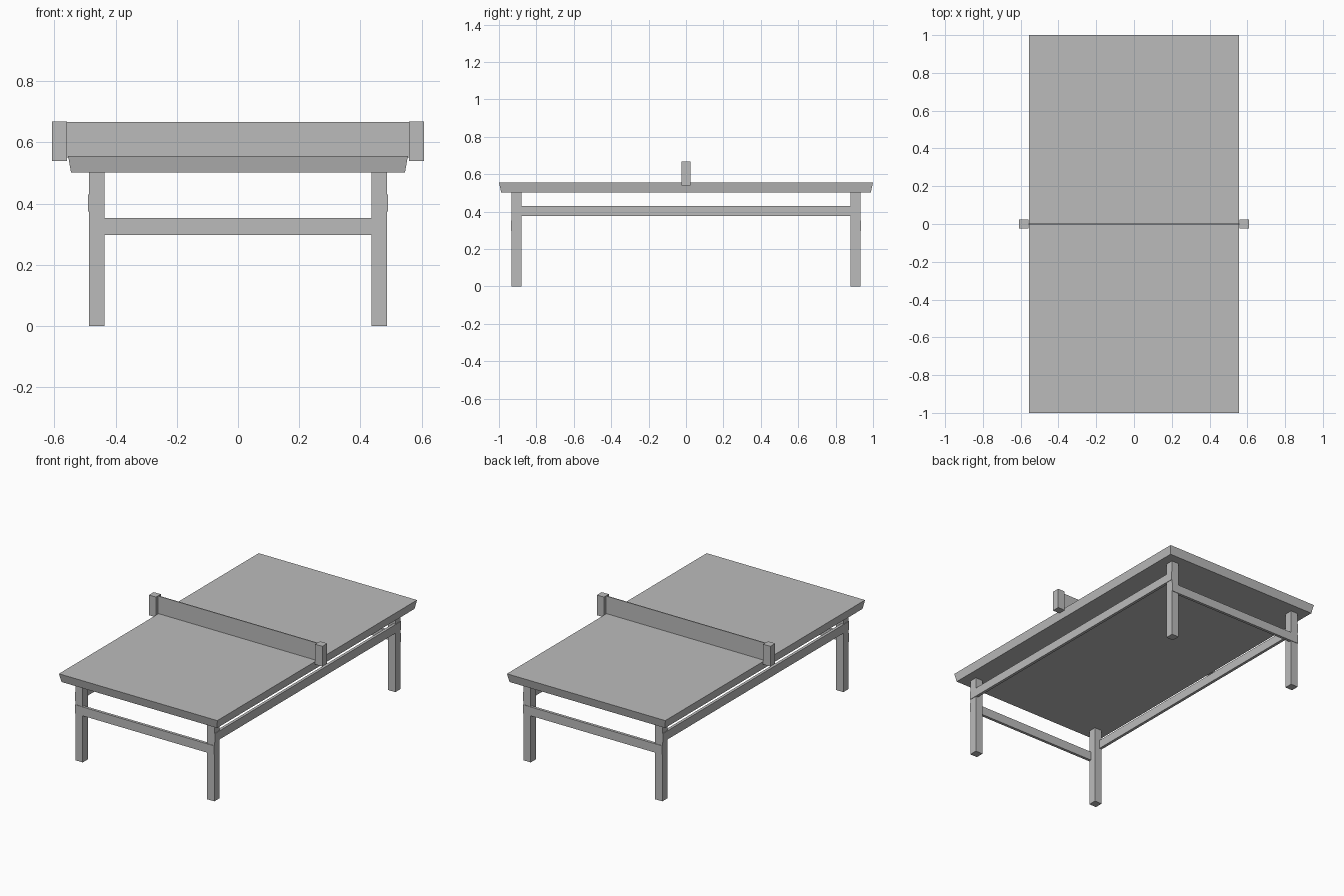
import bpy
import bmesh

cube = bpy.data.objects.get("Cube")
if cube:
    bpy.data.objects.remove(cube, do_unlink=True)

grey = bpy.data.materials.new("plain grey")
grey.use_nodes = True
colour = (0.5, 0.5, 0.5, 1)
grey.diffuse_color = colour
grey.node_tree.nodes["Principled BSDF"].inputs["Base Color"].default_value = colour


def box(name, x, y, z, taper=(1, 1)):
    """Box from (low, high) ranges; taper scales the bottom face."""
    bm = bmesh.new()
    bmesh.ops.create_cube(bm, size=1)
    for v in bm.verts:
        low = v.co.z < 0
        sx, sy = taper if low else (1, 1)
        v.co.x = sum(x) / 2 + v.co.x * (x[1] - x[0]) * sx
        v.co.y = sum(y) / 2 + v.co.y * (y[1] - y[0]) * sy
        v.co.z = z[0] if low else z[1]
    mesh = bpy.data.meshes.new(name)
    bm.to_mesh(mesh)
    bm.free()
    mesh.materials.append(grey)
    obj = bpy.data.objects.new(name, mesh)
    bpy.context.collection.objects.link(obj)
    return obj


def span(side, a, b):
    return tuple(sorted((side * a, side * b)))


# Playing surface, slightly narrower underneath
box("table_top", (-0.555, 0.555), (-1, 1), (0.502, 0.556), (0.983, 0.988))

# Legs
for sx, across in ((-1, "right"), (1, "left")):
    for sy, along in ((-1, "front"), (1, "back")):
        box(f"{along}_{across}_leg", span(sx, 0.436, 0.487),
            span(sy, 0.88, 0.932), (0, 0.503))

# Rails set on the outer faces of the legs
for s, across, along in ((-1, "right", "front"), (1, "left", "back")):
    box(f"{across}_rail", span(s, 0.472, 0.49), (-0.932, 0.932), (0.375, 0.43))
    box(f"{along}_rail", (-0.487, 0.487), span(s, 0.917, 0.935), (0.297, 0.353))

# Net and its end posts
box("net", (-0.575, 0.575), (-0.003, 0.003), (0.55, 0.667))
for s, across in ((-1, "right"), (1, "left")):
    box(f"{across}_net_post", span(s, 0.558, 0.608), (-0.024, 0.024), (0.54, 0.668))
